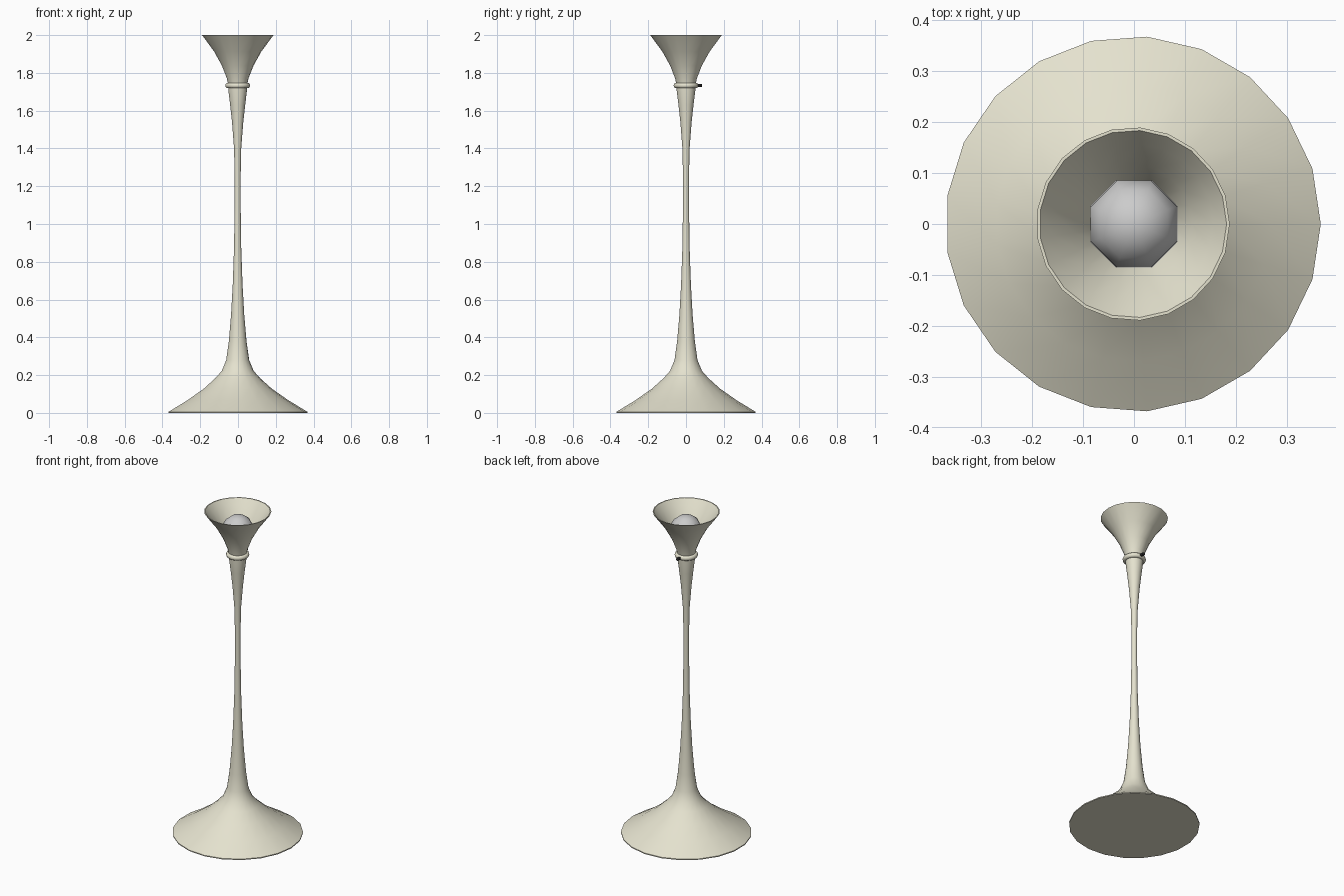
import bpy, bmesh, math

if "Cube" in bpy.data.objects:
    bpy.data.objects.remove(bpy.data.objects["Cube"])

def material(name, rgb):
    m = bpy.data.materials.new(name)
    m.diffuse_color = (*rgb, 1)
    m.use_nodes = True
    m.node_tree.nodes["Principled BSDF"].inputs["Base Color"].default_value = m.diffuse_color
    return m

cream = material("cream", (0.78, 0.76, 0.62))
black = material("black", (0.03, 0.03, 0.03))
CX = -0.002  # odd side count: shift so the bounds are centred

def lathe(name, profile, sides, mat=None, turn=0.0, closed=False, angle=40, cx=CX):
    """Revolve (radius, height) points around z; radius 0 makes a pole."""
    bm = bmesh.new()
    rings = []
    for r, z in profile:
        if r == 0:
            rings.append([bm.verts.new((cx, 0, z))] * sides)
        else:
            rings.append([bm.verts.new((cx + r * math.cos(turn + math.tau * i / sides),
                                        r * math.sin(turn + math.tau * i / sides), z))
                          for i in range(sides)])
    pairs = list(zip(rings, rings[1:]))
    if closed:
        pairs.append((rings[-1], rings[0]))
    for a, b in pairs:
        for i in range(sides):
            j = (i + 1) % sides
            bm.faces.new(dict.fromkeys((a[i], a[j], b[j], b[i])))
    bmesh.ops.recalc_face_normals(bm, faces=bm.faces)
    me = bpy.data.meshes.new(name)
    bm.to_mesh(me)
    bm.free()
    ob = bpy.data.objects.new(name, me)
    bpy.context.collection.objects.link(ob)
    if mat:
        me.materials.append(mat)
    bpy.ops.object.select_all(action='DESELECT')
    bpy.context.view_layer.objects.active = ob
    ob.select_set(True)
    bpy.ops.object.shade_smooth_by_angle(angle=math.radians(angle))
    return ob

# Flared base and slender stem
lathe("base_and_stem", [
    (0, 0), (0.369, 0), (0.369, 0.006), (0.27, 0.066), (0.18, 0.129), (0.12, 0.183),
    (0.085, 0.222), (0.061, 0.28), (0.047, 0.38), (0.035, 0.52), (0.026, 0.68),
    (0.019, 0.88), (0.016, 1.1), (0.016, 1.25), (0.019, 1.4), (0.03, 1.54),
    (0.04, 1.63), (0.05, 1.712), (0.05, 1.735), (0, 1.735)], 21, cream)

# Rounded collar
lathe("collar", [(0.052 + 0.014 * math.cos(math.tau * i / 10),
                  1.733 + 0.015 * math.sin(math.tau * i / 10)) for i in range(10)],
      21, cream, closed=True)

# Trumpet shade with an inner wall
lathe("shade", [
    (0, 1.735), (0.05, 1.735), (0.058, 1.772), (0.084, 1.838), (0.125, 1.912),
    (0.19, 2.0), (0.184, 2.0), (0.158, 1.966), (0.117, 1.908), (0.076, 1.836),
    (0.05, 1.774), (0, 1.762)], 21, cream)

# Eight-sided bulb tapering into its socket
R, ZC = 0.094, 1.882
bulb = [(0, ZC + R)] + [(R * math.sin(math.radians(a)), ZC + R * math.cos(math.radians(a)))
                        for a in (25, 50, 75, 100, 125)]
lathe("bulb", bulb + [(0.042, 1.795), (0.036, 1.758), (0, 1.758)], 8,
      turn=math.pi / 8, angle=60, cx=0)

# Switch on the back of the collar
knob = lathe("switch", [(0, 0), (0.009, 0), (0.009, 0.026), (0, 0.026)], 8, black, cx=0)
knob.rotation_euler.x = -math.pi / 2
knob.location = (0, 0.06, 1.733)
